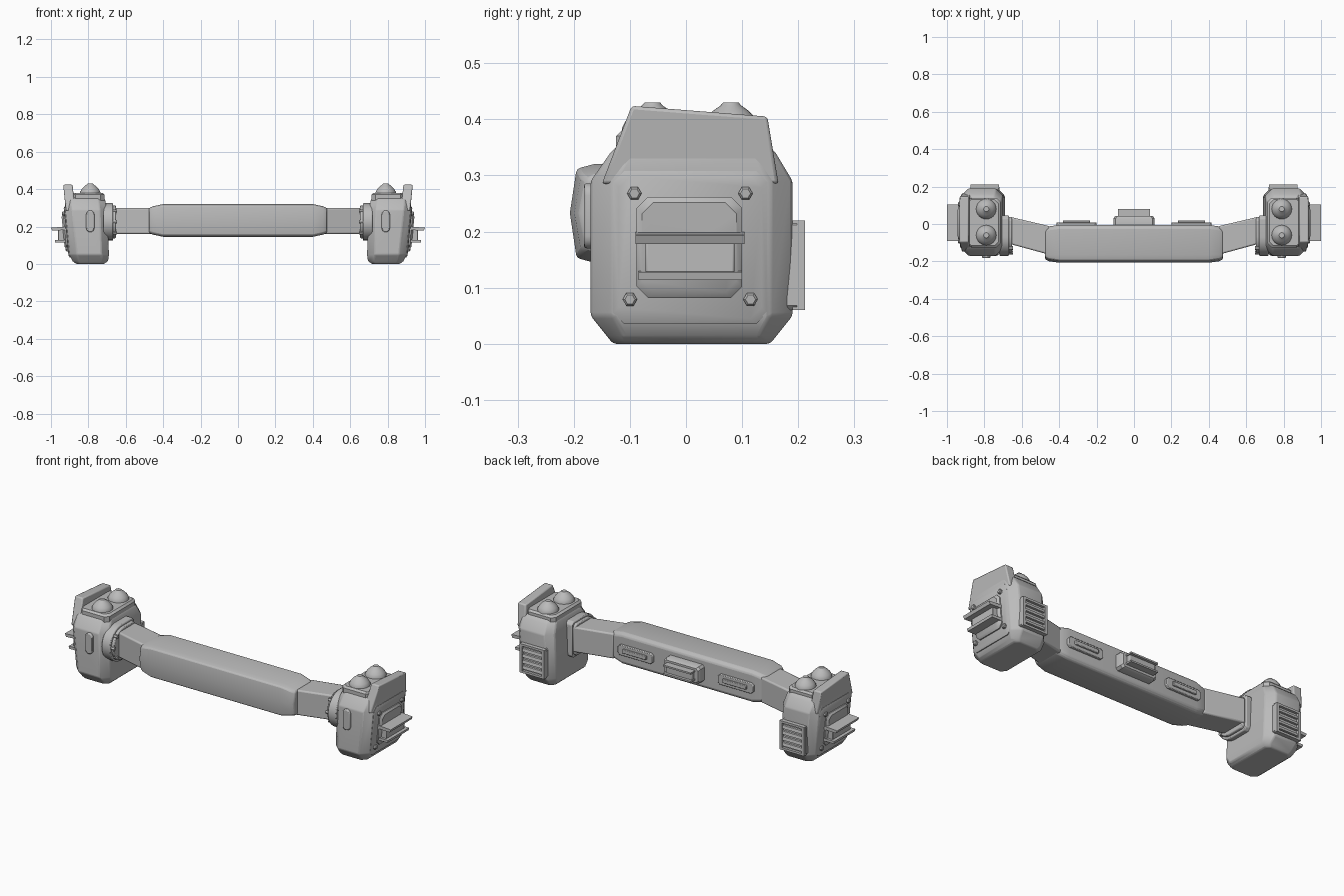
import bpy, bmesh, math
from mathutils import Vector

old = bpy.data.objects.get("Cube")
if old:
    bpy.data.objects.remove(old)

grey = bpy.data.materials.new("warm_grey")
grey.use_nodes = True
COLOUR = (0.5, 0.5, 0.5, 1)
grey.diffuse_color = COLOUR
grey.node_tree.nodes["Principled BSDF"].inputs["Base Color"].default_value = COLOUR


def loft(name, rings, bevel=0, mirror=True, segments=2):
    """Skin matching rings of points, cap both ends, mirror across x."""
    bm = bmesh.new()
    rows = [[bm.verts.new(p) for p in ring] for ring in rings]
    n = len(rows[0])
    for a, b in zip(rows, rows[1:]):
        for i in range(n):
            j = (i + 1) % n
            bm.faces.new((a[i], a[j], b[j], b[i]))
    bm.faces.new(rows[0])
    bm.faces.new(rows[-1])
    bmesh.ops.recalc_face_normals(bm, faces=bm.faces)
    me = bpy.data.meshes.new(name)
    bm.to_mesh(me)
    bm.free()
    me.materials.append(grey)
    ob = bpy.data.objects.new(name, me)
    bpy.context.collection.objects.link(ob)
    bpy.ops.object.select_all(action="DESELECT")
    ob.select_set(True)
    bpy.context.view_layer.objects.active = ob
    bpy.ops.object.shade_smooth_by_angle(angle=math.radians(35))
    if bevel:
        mod = ob.modifiers.new("Bevel", "BEVEL")
        mod.width, mod.segments, mod.limit_method = bevel, segments, "ANGLE"
    if mirror:
        mod = ob.modifiers.new("Mirror", "MIRROR")
        mod.use_clip = False
        mod.use_mirror_merge = False
    return ob


def rect(a0, a1, b0, b1, c=0):
    """Rectangle outline, with corners cut by c."""
    if not c:
        return [(a0, b0), (a1, b0), (a1, b1), (a0, b1)]
    return [(a0 + c, b0), (a1 - c, b0), (a1, b0 + c), (a1, b1 - c),
            (a1 - c, b1), (a0 + c, b1), (a0, b1 - c), (a0, b0 + c)]


def circle(a, b, r, n, turn=0):
    return [(a + r * math.cos(turn + math.tau * i / n),
             b + r * math.sin(turn + math.tau * i / n)) for i in range(n)]


def at_x(x, outline):
    return [(x, y, z) for y, z in outline]


def at_y(y, outline):
    return [(x, y, z) for x, z in outline]


def at_z(z, outline):
    return [(x, y, z) for x, y in outline]


def lean(d, outline):
    """Outline on the outer pod wall, which leans outward with height."""
    return [(0.892 + 0.1 * z + d, y, z) for y, z in outline]


def box(name, x0, x1, y0, y1, z0, z1, bevel=0, mirror=True):
    return loft(name, [at_z(z, rect(x0, x1, y0, y1)) for z in (z0, z1)], bevel, mirror)


# Central grip, narrowing at both ends
half = [(0.475, 0.018, 0.02), (0.455, 0.008, 0.012), (0.40, 0, 0)]
stations = [(-x, i, k) for x, i, k in half] + [(x, i, k) for x, i, k in reversed(half)]
loft("grip", [at_x(x, [(-0.165, 0.145 + k), (-0.02 - i, 0.145 + k),
                       (-0.005 - i, 0.16 + k), (-0.005 - i, 0.305 - k),
                       (-0.02 - i, 0.32 - k), (-0.165, 0.32 - k),
                       (-0.195 + i, 0.312 - k), (-0.207 + i, 0.233),
                       (-0.195 + i, 0.153 + k)]) for x, i, k in stations],
     0.006, mirror=False)

# Arms joining the grip to the pods
loft("arm", [at_x(0.45, rect(-0.165, -0.012, 0.16, 0.3)),
             at_x(0.67, rect(-0.105, 0.04, 0.16, 0.3))], 0.008)

# Centre control on the back of the grip
loft("centre_control_base", [at_y(y, rect(-0.11 + k, 0.11 - k, 0.185 + k, 0.28 - k, 0.012))
                             for y, k in ((-0.01, 0), (0.03, 0), (0.042, 0.008))], mirror=False)
box("centre_control_block", -0.08, 0.08, 0.03, 0.065, 0.208, 0.256, 0.004, False)
for z in (0.206, 0.252):
    box("centre_control_ledge", -0.085, 0.085, 0.03, 0.08, z, z + 0.009, 0, False)

# Side controls on the back of the grip
loft("side_control_base", [at_y(y, rect(0.2, 0.415, 0.203, 0.26, 0.012))
                           for y in (-0.01, 0.008)], 0.003)
box("side_control_bar", 0.235, 0.38, 0.0, 0.018, 0.222, 0.244, 0.003)

# Pod body
levels = [(0, 0.715, 0.865, -0.13, 0.15, 0.02), (0.015, 0.695, 0.885, -0.142, 0.162, 0.03),
          (0.05, 0.69, 0.902, -0.17, 0.19, 0.04), (0.29, 0.7, 0.925, -0.17, 0.19, 0.04),
          (0.34, 0.71, 0.925, -0.135, 0.16, 0.035), (0.355, 0.72, 0.915, -0.12, 0.145, 0.03)]
loft("pod_body", [at_z(z, rect(a, b, c, d, e)) for z, a, b, c, d, e in levels], 0.006)

# Raised top deck with two domes
loft("top_deck", [at_z(z, rect(0.715 + k, 0.89, -0.125 + k, 0.14 - k, 0.02))
                  for z, k in ((0.34, 0), (0.37, 0), (0.38, 0.01))])
for y in (-0.06, 0.08):
    profile = [(0.37, 0.054), (0.385, 0.054), (0.4, 0.046), (0.415, 0.032),
               (0.425, 0.018), (0.43, 0.014)]
    loft("dome", [at_z(z, circle(0.79, y, r, 24)) for z, r in profile])

# Tall outer shield and the raised panel below it
shield = [(-0.15, 0.285), (-0.097, 0.424), (0.145, 0.405), (0.165, 0.285)]
loft("shield", [lean(d, shield) for d in (-0.05, 0)], 0.006)
loft("outer_panel", [lean(d, rect(-0.13 + k, 0.145 - k, 0.035 + k, 0.308 - k, 0.02))
                     for d, k in ((-0.03, 0), (0.004, 0), (0.01, 0.01))])
for y, z in ((-0.092, 0.268), (0.106, 0.268), (-0.1, 0.079), (0.115, 0.079)):
    loft("panel_bolt", [lean(d, circle(y, z, r, 6))
                        for d, r in ((0, 0.013), (0.018, 0.013), (0.022, 0.009))])

# Stepped latch on the outer panel
loft("latch_base", [lean(d, rect(-0.088 + k, 0.1 - k, 0.082 + k, 0.262 - k, 0.02))
                    for d, k in ((0, 0), (0.016, 0), (0.026, 0.01))])
box("latch_block", 0.9, 0.962, -0.072, 0.086, 0.125, 0.185, 0.003)
loft("latch_upper_ledge", [[(x, y, z) for x, z in ((0.91, 0.182), (0.91, 0.2), (1, 0.194), (0.993, 0.178))]
                           for y in (-0.09, 0.104)])
loft("latch_lower_ledge", [[(x, y, z) for x, z in ((0.9, 0.115), (0.9, 0.13), (0.98, 0.128), (0.977, 0.114))]
                           for y in (-0.085, 0.1)])

# Inner flange: round at the front, square at the back
arc = [(-0.07 + 0.1 * math.cos(t), 0.225 + 0.1 * math.sin(t))
       for t in (math.pi / 2 + math.pi * i / 12 for i in range(13))]
flange = arc + [(0.03, 0.125), (0.045, 0.14), (0.045, 0.31), (0.03, 0.325)]
centre = Vector((-0.05, 0.225))
for name, x0, x1, s in (("flange", 0.668, 0.72, 1), ("flange_collar", 0.653, 0.68, 0.88)):
    outline = [tuple(centre + (Vector(p) - centre) * s) for p in flange]
    loft(name, [at_x(x, outline) for x in (x0, x1)], 0.005)
for i in range(3):
    t = math.pi * (0.75 + 0.25 * i)
    loft("flange_bolt", [at_x(x, circle(-0.07 + 0.082 * math.cos(t),
                                       0.225 + 0.082 * math.sin(t), 0.01, 6))
                         for x in (0.648, 0.67)])

# Upright pill light on the front
pill = [(0.79 + 0.022 * math.cos(t), 0.228 + (0.036 if i < 9 else -0.036) + 0.022 * math.sin(t))
        for i, t in enumerate([math.pi * k / 8 for k in range(9)] +
                              [math.pi + math.pi * k / 8 for k in range(9)])]
loft("front_light", [at_y(y, pill) for y in (-0.16, -0.182)], 0.005)

# Slatted vent on the back
loft("vent_plate", [at_y(y, rect(0.72, 0.875, 0.06, 0.22, 0.008)) for y in (0.18, 0.198)])
for x in (0.722, 0.857):
    box("vent_post", x, x + 0.016, 0.19, 0.212, 0.06, 0.22)
for z in (0.06, 0.208):
    box("vent_rail", 0.722, 0.873, 0.19, 0.212, z, z + 0.012)
for i in range(4):
    z = 0.082 + 0.032 * i
    loft("vent_slat", [[(x, 0.19, z), (x, 0.21, z), (x, 0.206, z + 0.016), (x, 0.19, z + 0.02)]
                       for x in (0.735, 0.86)])
